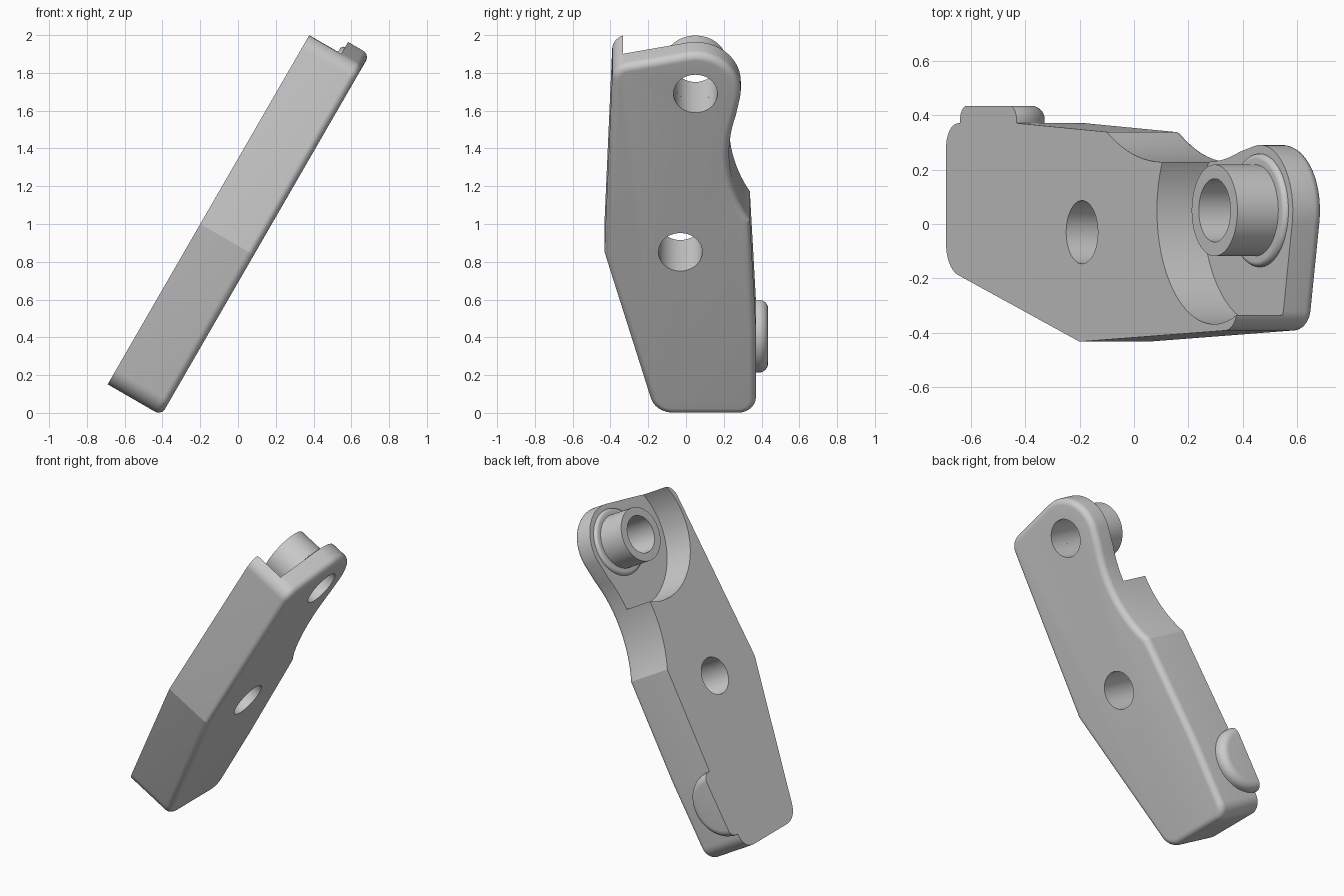
import bpy, bmesh
from math import sin, cos, tan, radians, pi
from mathutils import Vector, Matrix

if "Cube" in bpy.data.objects:
    bpy.data.objects.remove(bpy.data.objects["Cube"], do_unlink=True)

# Local frame: x along the arm, y across it, z through its thickness
TILT = Matrix.Rotation(radians(-60), 4, "Y")
LOW, FLOOR, HIGH = 0.345, 0.477, 0.673
PIVOT = (1.752, 0.05)
MID = (0.784, -0.03)
BORE = 0.116

GREY = (0.604, 0.604, 0.604, 1)
grey = bpy.data.materials.new("plain grey")
grey.use_nodes = True
grey.diffuse_color = GREY
grey.node_tree.nodes["Principled BSDF"].inputs["Base Color"].default_value = GREY


def make(name, bm):
    bmesh.ops.recalc_face_normals(bm, faces=bm.faces)
    mesh = bpy.data.meshes.new(name)
    bm.to_mesh(mesh)
    bm.free()
    mesh.materials.append(grey)
    obj = bpy.data.objects.new(name, mesh)
    bpy.context.scene.collection.objects.link(obj)
    obj.matrix_world = TILT
    return obj


def arc(centre, r, start, end, n):
    angles = [radians(start + (end - start) * i / n) for i in range(n + 1)]
    return [(centre[0] + r * cos(a), centre[1] + r * sin(a)) for a in angles]


def fillet(before, corner, after, r, n=10):
    """Points of a rounded corner of radius r."""
    c = Vector(corner)
    d1 = (Vector(before) - c).normalized()
    d2 = (Vector(after) - c).normalized()
    half = d1.angle(d2) / 2
    mid = c + (d1 + d2).normalized() * (r / sin(half))
    reach = r / tan(half)
    p, q = c + d1 * reach - mid, c + d2 * reach - mid
    sweep = pi - 2 * half
    points = []
    for i in range(n + 1):
        t = sweep * i / n
        points.append(tuple(mid + (p * sin(sweep - t) + q * sin(t)) / sin(sweep)))
    return points


def cylinder(name, centre, r, bottom, top):
    bm = bmesh.new()
    bmesh.ops.create_cone(bm, cap_ends=True, segments=96, radius1=r, radius2=r,
                          depth=top - bottom,
                          matrix=Matrix.Translation((*centre, (bottom + top) / 2)))
    return make(name, bm)


def lathe(points, centre, axis, closed):
    """Spin a chain of 3D points a full turn."""
    bm = bmesh.new()
    vs = [bm.verts.new(p) for p in points]
    es = [bm.edges.new(pair) for pair in zip(vs, vs[1:])]
    if closed:
        es.append(bm.edges.new((vs[-1], vs[0])))
    bmesh.ops.spin(bm, geom=vs + es, cent=centre, axis=axis, angle=2 * pi, steps=72)
    bmesh.ops.remove_doubles(bm, verts=bm.verts, dist=0.0001)
    return bm


# Arm outline: tapered foot, rounded head, concave neck
foot_a, foot_b = (-0.214, -0.163), (-0.214, 0.37)
belly, shoulder, hip = (0.766, -0.432), (1.909, -0.388), (0.306, 0.37)
head = arc(PIVOT, 0.24, -11, 100, 24)
neck = arc((1.365, 1.008), 0.78, -72.5, -120.8, 20)
outline = (fillet(foot_b, foot_a, belly, 0.12) + [belly]
           + fillet(belly, shoulder, head[0], 0.09)
           + head + neck + [hip]
           + fillet(hip, foot_b, foot_a, 0.09))

bm = bmesh.new()
base = bm.faces.new([bm.verts.new((x, y, LOW)) for x, y in outline])
up = bmesh.ops.extrude_face_region(bm, geom=[base], use_keep_orig=True)["geom"]
bmesh.ops.translate(bm, vec=(0, 0, HIGH - LOW),
                    verts=[g for g in up if isinstance(g, bmesh.types.BMVert)])
bmesh.ops.recalc_face_normals(bm, faces=bm.faces)
rim = [e for e in bm.edges if all(abs(v.co.z - LOW) < 0.001 for v in e.verts)]
bmesh.ops.bevel(bm, geom=rim, offset=0.04, offset_type="OFFSET", segments=8,
                profile=0.5, affect="EDGES", clamp_overlap=False)
arm = make("arm", bm)

# Round recess at the head and two through holes
cutters = [cylinder("recess_cutter", PIVOT, 0.418, FLOOR, 1),
           cylinder("pivot_hole_cutter", PIVOT, BORE, 0, 1),
           cylinder("middle_hole_cutter", MID, BORE, 0, 1)]
bpy.context.view_layer.objects.active = arm
for cutter in cutters:
    cutter.hide_render = True
    mod = arm.modifiers.new("cut", "BOOLEAN")
    mod.operation, mod.solver, mod.object = "DIFFERENCE", "EXACT", cutter
    bpy.ops.object.modifier_apply(modifier=mod.name)
    bpy.data.objects.remove(cutter, do_unlink=True)

# Hollow boss with a low rounded collar around its foot
profile = [(BORE, FLOOR - 0.01), (BORE, HIGH - 0.003), (0.168, HIGH - 0.003), (0.168, 0.497)]
profile += arc((0.188, 0.477), 0.02, 90, 0, 8) + [(0.208, FLOOR - 0.01)]
boss = make("pivot_boss", lathe([(PIVOT[0] + r, PIVOT[1], z) for r, z in profile],
                                (*PIVOT, 0), (0, 0, 1), True))

# Half-round side knob, cut flush with the arm's upper face
profile = [(0, 0.365), (0.207, 0.365)] + arc((0.157, 0.384), 0.05, 0, 90, 8) + [(0, 0.434)]
knob_x = 0.096
bm = lathe([(knob_x + r, y, HIGH) for r, y in profile], (knob_x, 0, HIGH), (0, 1, 0), False)
bmesh.ops.bisect_plane(bm, geom=bm.verts[:] + bm.edges[:] + bm.faces[:], dist=0.0001,
                       plane_co=(0, 0, HIGH), plane_no=(0, 0, 1), clear_outer=True)
bmesh.ops.holes_fill(bm, edges=[e for e in bm.edges if e.is_boundary], sides=0)
knob = make("side_knob", bm)

# Smooth curves, sharp edges
bpy.ops.object.select_all(action="DESELECT")
for obj in (arm, boss, knob):
    obj.select_set(True)
bpy.context.view_layer.objects.active = arm
bpy.ops.object.shade_smooth_by_angle(angle=radians(15))
